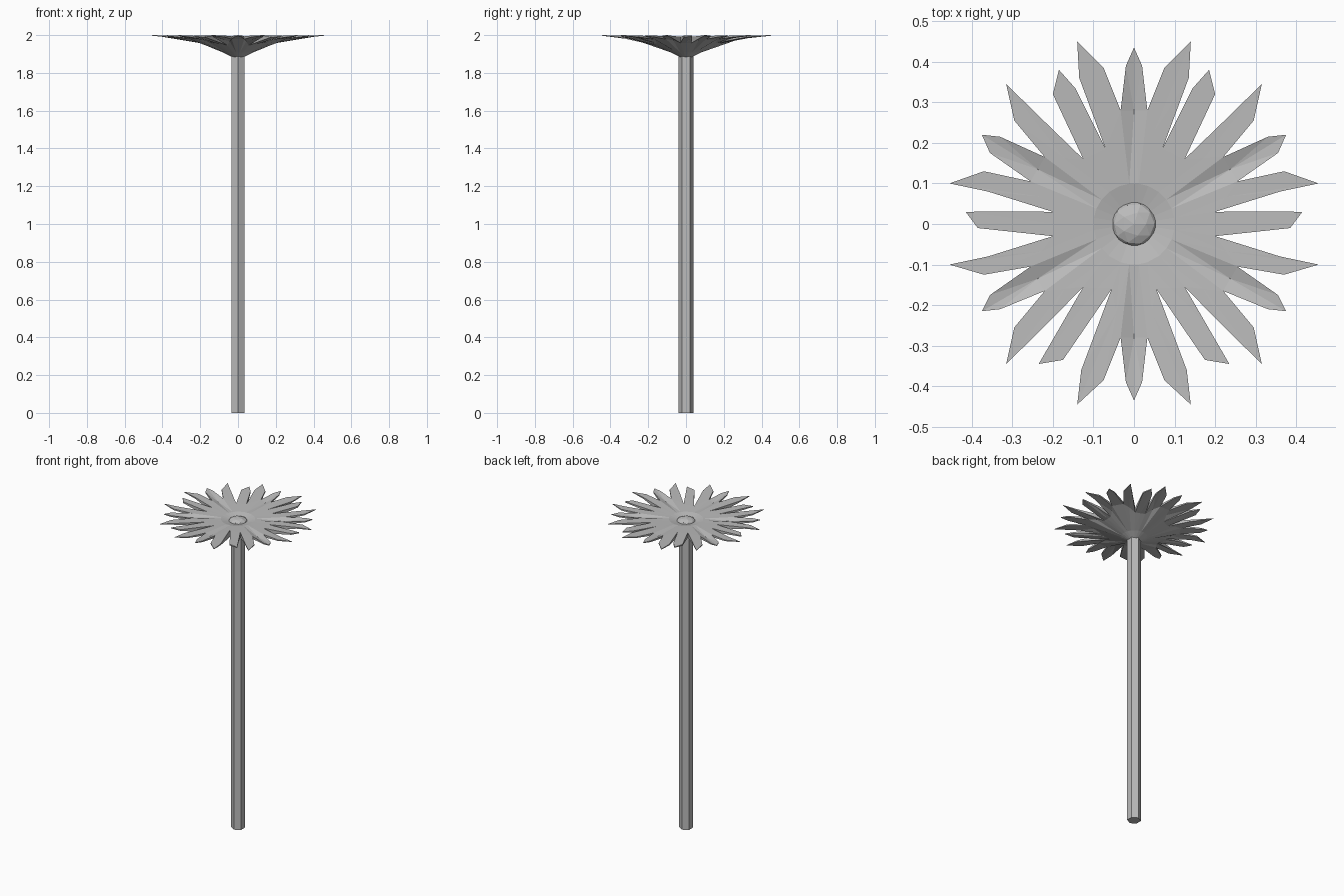
import bpy, bmesh, math
from mathutils import Vector

if "Cube" in bpy.data.objects:
    bpy.data.objects.remove(bpy.data.objects["Cube"], do_unlink=True)

grey = bpy.data.materials.new("plain grey")
grey.use_nodes = True
grey.diffuse_color = (0.5, 0.5, 0.5, 1)
grey.node_tree.nodes["Principled BSDF"].inputs["Base Color"].default_value = (0.5, 0.5, 0.5, 1)


def finish(name, bm):
    bmesh.ops.recalc_face_normals(bm, faces=bm.faces)
    mesh = bpy.data.meshes.new(name)
    bm.to_mesh(mesh)
    bm.free()
    mesh.materials.append(grey)
    ob = bpy.data.objects.new(name, mesh)
    bpy.context.collection.objects.link(ob)
    return ob


def height(profile, r):
    """Height at radius r along a list of (radius, z) points."""
    for (r0, z0), (r1, z1) in zip(profile, profile[1:]):
        if r <= r1:
            return z0 + (z1 - z0) * max(0, (r - r0) / (r1 - r0))
    return profile[-1][1]


# Stem: six-sided, one edge facing the front
bm = bmesh.new()
ring = [(0.04 * math.sin(i * math.pi / 3), 0.04 * math.cos(i * math.pi / 3)) for i in range(6)]
base = bm.faces.new([bm.verts.new((x, y, 0)) for x, y in ring])
ext = bmesh.ops.extrude_face_region(bm, geom=[base], use_keep_orig=True)
for v in ext["geom"]:
    if isinstance(v, bmesh.types.BMVert):
        v.co.z = 1.9
finish("stem", bm)

# Petals on the +x side, back to front: shoulder, tip, shoulder, following valley, crease depth
right = [
    ((0.075, 0.385), (0.14, 0.45), (0.135, 0.36), (0.07, 0.185), 0),
    ((0.145, 0.335), (0.185, 0.38), (0.20, 0.32), (0.125, 0.16), 0),
    ((0.22, 0.252), (0.315, 0.345), (0.295, 0.255), (0.22, 0.165), 0),
    ((0.33, 0.215), (0.375, 0.22), (0.355, 0.175), (0.255, 0.105), 0.012),
    ((0.37, 0.13), (0.455, 0.10), (0.36, 0.08), (0.20, 0.03), 0),
    ((0.31, 0.031), (0.415, 0.03), (0.385, -0.01), (0.20, -0.03), 0),
    ((0.36, -0.08), (0.455, -0.10), (0.37, -0.125), (0.255, -0.105), 0),
    ((0.355, -0.175), (0.375, -0.215), (0.33, -0.21), (0.22, -0.165), 0.012),
    ((0.295, -0.255), (0.315, -0.345), (0.22, -0.252), (0.125, -0.155), 0),
    ((0.18, -0.25), (0.235, -0.345), (0.175, -0.335), (0.055, -0.16), 0),
    ((0.13, -0.36), (0.14, -0.445), (0.075, -0.385), (0.033, -0.28), 0),
]


def flip(p):
    return (-p[0], p[1])


# Full ring: back petal, right side, front petal, mirrored left side
petals = [((-0.02, 0.39), (0, 0.435), (0.02, 0.39), (0.033, 0.28), 0.012)] + right
petals.append(((0.02, -0.39), (0, -0.435), (-0.02, -0.39), (-0.033, -0.28), 0.012))
for i in range(len(right) - 1, -1, -1):
    a, tip, b, _, crease = right[i]
    before = right[i - 1][3] if i else (0.033, 0.28)
    petals.append((flip(b), flip(tip), flip(a), flip(before), crease))

TOP = [(0.05, 1.975), (0.10, 1.986), (0.20, 1.991), (0.45, 2.0)]
UNDER = [(0.035, 1.885), (0.08, 1.908), (0.24, 1.974), (0.45, 1.997)]

# Flower head: creased petals above, flaring cone below, joined round the outline
bm = bmesh.new()
cache = {}


def vert(p, profile, key, drop=0):
    k = (round(p[0], 4), round(p[1], 4), key)
    if k not in cache:
        cache[k] = bm.verts.new((p[0], p[1], height(profile, math.hypot(*p)) - drop))
    return cache[k]


def scaled(p, r):
    d = Vector(p).normalized() * r
    return (d.x, d.y)


for i, (a, tip, b, valley, crease) in enumerate(petals):
    start = petals[i - 1][3]
    outline = [start, a, tip, b, valley]
    mid = ((start[0] + valley[0]) / 2, (start[1] + valley[1]) / 2)
    for key, profile, inner, drop in (("top", TOP, (0.10, 0.05), crease), ("under", UNDER, (0.08, 0.035), 0)):
        r0, r1 = inner
        s0, e0 = scaled(start, r0), scaled(valley, r0)
        hub = vert(mid, profile, key, drop)
        loop = [vert(p, profile, key) for p in [s0] + outline + [e0]]
        for v, w in zip(loop, loop[1:] + loop[:1]):
            bm.faces.new((hub, v, w))
        bm.faces.new((loop[0], loop[-1], vert(scaled(valley, r1), profile, key),
                      vert(scaled(start, r1), profile, key)))
    for p, q in zip(outline, outline[1:]):
        bm.faces.new((vert(p, TOP, "top"), vert(q, TOP, "top"),
                      vert(q, UNDER, "under"), vert(p, UNDER, "under")))
finish("petals", bm)

# Centre: small low faceted dome
bm = bmesh.new()
bmesh.ops.create_icosphere(bm, subdivisions=2, radius=1)
for v in bm.verts:
    v.co = (v.co.x * 0.057, v.co.y * 0.057, 1.970 + v.co.z * 0.027)
finish("flower_centre", bm)
